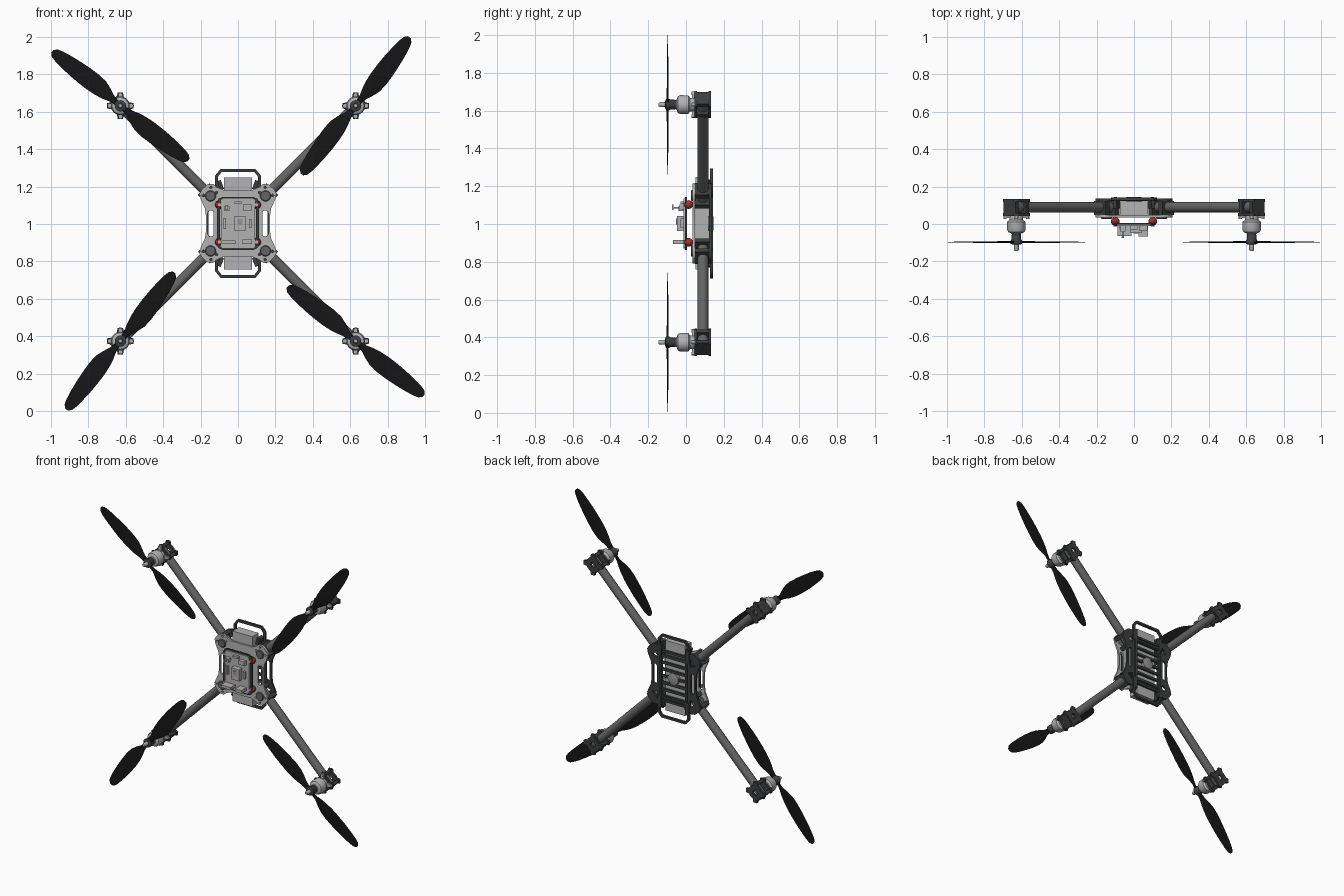
import bpy, bmesh
from math import sin, cos, pi, radians, atan2
from mathutils import Vector

if "Cube" in bpy.data.objects:
    bpy.data.objects.remove(bpy.data.objects["Cube"])

ZC = 1.003          # height of the body centre
M = 0.629           # motor offset in x and z
AY = 0.09           # depth of the arm axis


def mat(name, v):
    m = bpy.data.materials.new(name)
    m.diffuse_color = (*v, 1)
    m.use_nodes = True
    m.node_tree.nodes["Principled BSDF"].inputs["Base Color"].default_value = m.diffuse_color
    return m


DARK = mat("dark_plastic", (.045, .048, .05))
TUBE = mat("carbon_tube", (.13, .13, .13))
BLACK = mat("propeller_black", (.008, .008, .009))
RED = mat("red_rubber", (.35, .03, .03))
LIGHT = mat("light_metal", (.45, .45, .45))
MID = mat("mid_grey", (.3, .3, .3))


def finish(o, name, m, smooth=True):
    o.name = name
    o.data.materials.clear()
    o.data.materials.append(m)
    bpy.ops.object.select_all(action='DESELECT')
    o.select_set(True)
    bpy.context.view_layer.objects.active = o
    if smooth:
        bpy.ops.object.shade_smooth_by_angle(angle=radians(35))
    return o


def box(name, c, s, m, ang=0):
    """Box centred at c (z relative to body centre), turned by ang in the xz plane."""
    bpy.ops.mesh.primitive_cube_add(size=1, location=(c[0], c[1], ZC + c[2]), rotation=(0, -ang, 0))
    o = bpy.context.object
    o.scale = s
    return finish(o, name, m, False)


def lathe(name, prof, x, z, m, n=24):
    """Turned part about the y axis, profile of (radius, y)."""
    bm = bmesh.new()
    rings = [[bm.verts.new((r * cos(2 * pi * i / n), y, r * sin(2 * pi * i / n))) for i in range(n)]
             for r, y in prof]
    for a, b in zip(rings, rings[1:]):
        for i in range(n):
            bm.faces.new((a[i], a[(i + 1) % n], b[(i + 1) % n], b[i]))
    bm.faces.new(rings[0])
    bm.faces.new(rings[-1])
    return add_bm(bm, name, (x, 0, ZC + z), m)


def add_bm(bm, name, loc, m):
    bmesh.ops.recalc_face_normals(bm, faces=bm.faces)
    me = bpy.data.meshes.new(name)
    bm.to_mesh(me)
    bm.free()
    o = bpy.data.objects.new(name, me)
    bpy.context.collection.objects.link(o)
    o.location = loc
    return finish(o, name, m)


def plate(name, loops, y0, y1, m, x=0, z=0):
    """Flat plate in the xz plane; the first loop is the outline, the rest are holes."""
    cu = bpy.data.curves.new(name, 'CURVE')
    cu.dimensions, cu.fill_mode, cu.extrude = '2D', 'BOTH', (y1 - y0) / 2
    for pts in loops:
        sp = cu.splines.new('POLY')
        sp.points.add(len(pts) - 1)
        for p, q in zip(sp.points, pts):
            p.co = (q[0], q[1], 0, 1)
        sp.use_cyclic_u = True
    o = bpy.data.objects.new(name, cu)
    bpy.context.collection.objects.link(o)
    o.location, o.rotation_euler = (x, (y0 + y1) / 2, ZC + z), (pi / 2, 0, 0)
    bpy.ops.object.select_all(action='DESELECT')
    o.select_set(True)
    bpy.context.view_layer.objects.active = o
    bpy.ops.object.convert(target='MESH')
    return finish(bpy.context.object, name, m, False)


def circle(x, z, r, n=16):
    return [(x + r * cos(2 * pi * i / n), z + r * sin(2 * pi * i / n)) for i in range(n)]


def quad(pts):
    """Mirror a quarter outline, running from the x axis to the z axis, to all quadrants."""
    half = pts + [(-x, z) for x, z in reversed(pts)]
    return half + [(-x, -z) for x, z in half]


def rrect(w, h, c):
    return quad([(w, h - c), (w - c * .3, h - c * .3), (w - c, h)])


def shift(pts, dx, dz=0):
    return [(x + dx, z + dz) for x, z in pts]


CORNERS = [(sx, sz) for sx in (-1, 1) for sz in (-1, 1)]
outline = [(.17, .03), (.177, .08), (.2, .13), (.206, .16), (.19, .185), (.165, .207),
           (.135, .212), (.115, .195), (.08, .18)]

# Front plate with side slots and holes
holes = [shift(rrect(.016, .07, .014), s * .146) for s in (-1, 1)]
holes += [circle(sx * a, sz * b, .007, 10) for sx, sz in CORNERS for a, b in ((.185, .15), (.145, .193), (.115, .165))]
plate("front_plate", [quad(outline)] + holes, .035, .048, LIGHT)

# Back plate, open in the middle, crossed by slats
side = [shift(rrect(.014, .07, .012), s * .145) for s in (-1, 1)]
tri = [[(sx * a, sz * b) for a, b in ((.125, .115), (.165, .13), (.125, .17))] for sx, sz in CORNERS]
plate("back_plate", [quad(outline), rrect(.1, .165, .02)] + side + tri, .122, .136, DARK)
for i in range(7):
    box("back_slat", (0, .132, (i - 3) * .047), (.21, .014, .017), DARK)
for s in (-1, 1):
    box("back_rail", (s * .1, .134, 0), (.016, .02, .44), DARK)
lathe("back_disc", [(.04, .12), (.04, .143), (.034, .145)], 0, 0, MID)

# Handle loops above and below
for s in (-1, 1):
    o = [(-.123, .14), (-.123, .255), (-.093, .291), (.093, .291), (.123, .255), (.123, .14)]
    i = [(.107, .155), (.107, .25), (.087, .275), (-.087, .275), (-.107, .25), (-.107, .155)]
    plate("handle_loop", [[(x, s * z) for x, z in o], [(x, s * z) for x, z in i]], .126, .142, DARK)
    for t in (-1, 1):
        box("battery_bracket", (t * .094, .105, s * .205), (.022, .045, .05), DARK, -s * t * .35)

# Battery pack between the plates
box("battery", (0, .085, 0), (.152, .07, .49), LIGHT)

# Damped board carrier with red rubber balls
plate("carrier_frame", [rrect(.113, .141, .03), rrect(.096, .124, .024)], -.004, .006, DARK)
for sx, sz in CORNERS:
    bpy.ops.mesh.primitive_uv_sphere_add(segments=20, ring_count=12, radius=.023,
                                         location=(sx * .1, .014, ZC + sz * .1))
    finish(bpy.context.object, "damper_ball", RED)
    lathe("damper_pin", [(.009, -.014), (.009, .036)], sx * .1, sz * .1, LIGHT, 12)

# Circuit board and its components: centre x, z, size x, z, front y
plate("circuit_board", [rrect(.092, .132, .012)], -.012, -.003, LIGHT)
for x, z, w, h, y in ((.01, 0, .06, .08, -.048), (-.06, .078, .028, .025, -.04), (.05, .085, .045, .03, -.035),
                      (-.05, -.1, .075, .018, -.065), (.05, -.098, .05, .022, -.068), (.065, .0, .014, .05, -.028),
                      (-.07, 0, .014, .06, -.025), (0, .11, .04, .014, -.03)):
    box("board_component", (x, (y - .01) / 2, z), (w, -.01 - y, h), LIGHT)
box("board_chip", (.01, -.049, .01), (.026, .006, .03), MID)
box("antenna_pin", (-.06, -.055, .082), (.008, .04, .008), LIGHT)
box("antenna_tip", (-.06, -.07, .085), (.012, .008, .028), LIGHT)

# Propeller blade stations: radius, leading offset, trailing offset
blade = [(0, .016, .016), (.03, .015, .016), (.06, .018, .022), (.1, .03, .04), (.14, .038, .054), (.19, .043, .059),
         (.25, .044, .057), (.31, .042, .052), (.37, .037, .045), (.42, .031, .036), (.45, .023, .027), (.466, .008, .01)]


def propeller(x, z, ang):
    bm = bmesh.new()
    for a in (ang, ang + pi):
        u, v = Vector((cos(a), 0, sin(a))), Vector((sin(a), 0, -cos(a)))
        rings = []
        for r, lead, trail in blade:
            t = .006 - .009 * r
            tw = .006 * (1 - r / .466)
            rings.append([bm.verts.new(u * r + v * o + Vector((0, y, 0))) for o, y in
                          ((trail, tw), (.01, t), (-lead, -tw), (.01, -t))])
        for p, q in zip(rings, rings[1:]):
            for i in range(4):
                bm.faces.new((p[i], p[(i + 1) % 4], q[(i + 1) % 4], q[i]))
        bm.faces.new(rings[-1])
    add_bm(bm, "propeller", (x, -.097, ZC + z), BLACK)


# Mount outline: round plate with four lobes
lobes = [((.072 if abs(((i + 4) % 8) - 4) < 2 else .05) * cos(2 * pi * i / 32),
          (.072 if abs(((i + 4) % 8) - 4) < 2 else .05) * sin(2 * pi * i / 32)) for i in range(32)]

# Four arms, each with tube, clamps, motor and propeller
for sx, sz in CORNERS:
    x, z, a = sx * M, sz * M, atan2(sz, sx)
    d = Vector((cos(a), 0, sin(a)))
    bpy.ops.mesh.primitive_cylinder_add(vertices=24, radius=.028, depth=.785,
                                        location=d * .5475 + Vector((0, AY, ZC)))
    o = bpy.context.object
    o.rotation_euler = d.to_track_quat('Z', 'Y').to_euler()
    finish(o, "arm_tube", TUBE)
    for r in (.17, .245):
        box("body_clamp", (d.x * r, .085, d.z * r), (.028, .076, .09), DARK, a)
    lathe("corner_cap", [(.029, .05), (.029, .03), (.025, .026)], sx * .147, sz * .147, TUBE)
    for r in (-.04, .04):
        box("motor_clamp", (x + d.x * r, AY, z + d.z * r), (.022, .072, .09), DARK, a)
    plate("mount_front_plate", [lobes], .044, .058, DARK, x, z)
    plate("mount_back_plate", [lobes, circle(0, 0, .018)], .118, .133, DARK, x, z)
    for k in range(4):
        b = k * pi / 2
        box("motor_foot", (x + .045 * cos(b), .038, z + .045 * sin(b)), (.04, .012, .022), LIGHT, b)
        lathe("mount_screw", [(.009, .046), (.009, .028)], x + .061 * cos(b), z + .061 * sin(b), LIGHT, 12)
    lathe("motor", [(.034, .045), (.036, .034), (.036, .022), (.049, .012), (.05, -.03), (.044, -.043),
                    (.026, -.05), (.024, -.056)], x, z, LIGHT, 28)
    lathe("prop_hub", [(.02, -.05), (.026, -.062), (.026, -.082), (.03, -.088), (.03, -.106), (.02, -.11)], x, z, DARK)
    lathe("prop_shaft", [(.013, -.1), (.013, -.138), (.009, -.145)], x, z, LIGHT, 16)
    propeller(x, z, radians(52 if sx * sz > 0 else 141.5))
